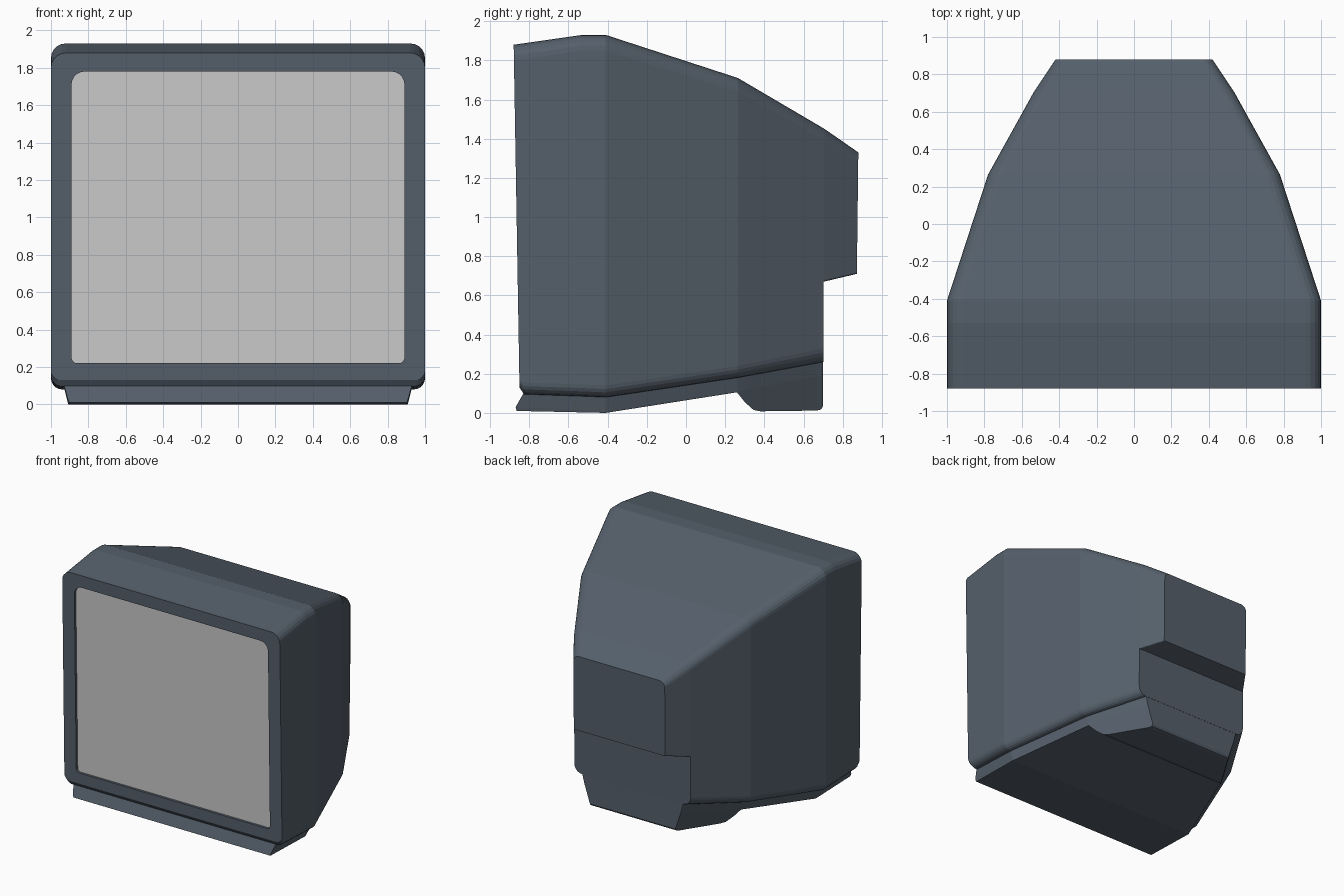
import bpy, bmesh
from math import sin, cos, pi

if "Cube" in bpy.data.objects:
    bpy.data.objects.remove(bpy.data.objects["Cube"])

shell = bpy.data.materials.new("slate_plastic")
shell.diffuse_color = (0.09, 0.115, 0.145, 1)
shell.use_nodes = True
shell.node_tree.nodes["Principled BSDF"].inputs["Base Color"].default_value = shell.diffuse_color


def ring(w, zt, zb, rt, rb, y0, slope=0.0, seg=5):
    """Rounded rectangle facing y, leaning by slope."""
    pts = []
    for sx, top, a0 in ((1, 1, 0), (-1, 1, pi / 2), (-1, 0, pi), (1, 0, 1.5 * pi)):
        r = rt if top else rb
        cx, cz = sx * (w - r), (zt - r if top else zb + r)
        for i in range(seg + 1):
            a = a0 + i * pi / 2 / seg
            z = cz + r * sin(a)
            pts.append((cx + r * cos(a), y0 + slope * z, z))
    return pts


def loft(name, rings, mat, closed=True, caps=(True, True)):
    bm = bmesh.new()
    vs = [[bm.verts.new(p) for p in r] for r in rings]
    n = len(rings[0])
    for a, b in zip(vs, vs[1:]):
        for i in range(n if closed else n - 1):
            j = (i + 1) % n
            bm.faces.new((a[i], a[j], b[j], b[i]))
    if caps[0]:
        bm.faces.new(vs[0])
    if caps[1]:
        bm.faces.new(vs[-1][::-1])
    bmesh.ops.remove_doubles(bm, verts=bm.verts, dist=0.0005)
    if len(rings) > 1:
        bmesh.ops.recalc_face_normals(bm, faces=bm.faces)
    me = bpy.data.meshes.new(name)
    bm.to_mesh(me)
    bm.free()
    if mat:
        me.materials.append(mat)
    ob = bpy.data.objects.new(name, me)
    bpy.context.collection.objects.link(ob)
    return ob


# housing: recess, bezel, tapering body, then stepped rear block
lean = -0.017
recess = ring(0.89, 1.78, 0.22, 0.07, 0.03, -0.828, lean)
loft("housing", [
    recess,
    ring(0.89, 1.78, 0.22, 0.07, 0.03, -0.848, lean),
    ring(1.0, 1.88, 0.13, 0.08, 0.05, -0.848, lean),
    ring(1.0, 1.883, 0.095, 0.08, 0.06, -0.826, lean),
    ring(1.0, 1.93, 0.085, 0.08, 0.06, -0.53),
    ring(1.0, 1.93, 0.08, 0.08, 0.06, -0.41),
    ring(0.78, 1.71, 0.18, 0.07, 0.06, 0.265),
    ring(0.535, 1.45, 0.26, 0.06, 0.07, 0.70, 0.005),
    ring(0.535, 1.45, 0.67, 0.06, 0.01, 0.70, 0.005),
    ring(0.42, 1.33, 0.71, 0.05, 0.01, 0.864, 0.012),
], shell, caps=(False, True))

# screen
loft("screen", [recess], None, caps=(True, False))


# base skirt with rear foot, open where it meets the housing
def base_section(wt, zt, zm, zb, yt, ym, yb):
    wm = wt - 0.02
    wb = wm - 0.33 * (zm - zb)
    half = [(wt, yt, zt), (wm, ym, zm), (wb, yb, zb)]
    return half + [(-x, y, z) for x, y, z in reversed(half)]


rows = [(0.93, 0.10, 0.03, 0.01, -0.83, -0.87, -0.865)]
for y, wt, zt, zm, zb in ((-0.41, 0.93, 0.09, 0.01, 0.0),
                          (0.26, 0.71, 0.185, 0.11, 0.105),
                          (0.30, 0.69, 0.195, 0.118, 0.055),
                          (0.345, 0.665, 0.20, 0.126, 0.015),
                          (0.38, 0.645, 0.21, 0.132, 0.008),
                          (0.67, 0.482, 0.26, 0.186, 0.012),
                          (0.69, 0.472, 0.265, 0.189, 0.018),
                          (0.70, 0.465, 0.27, 0.19, 0.035)):
    rows.append((wt, zt, zm, zb, y, y, y))
loft("base_and_foot", [base_section(*r) for r in rows], shell, closed=False)
